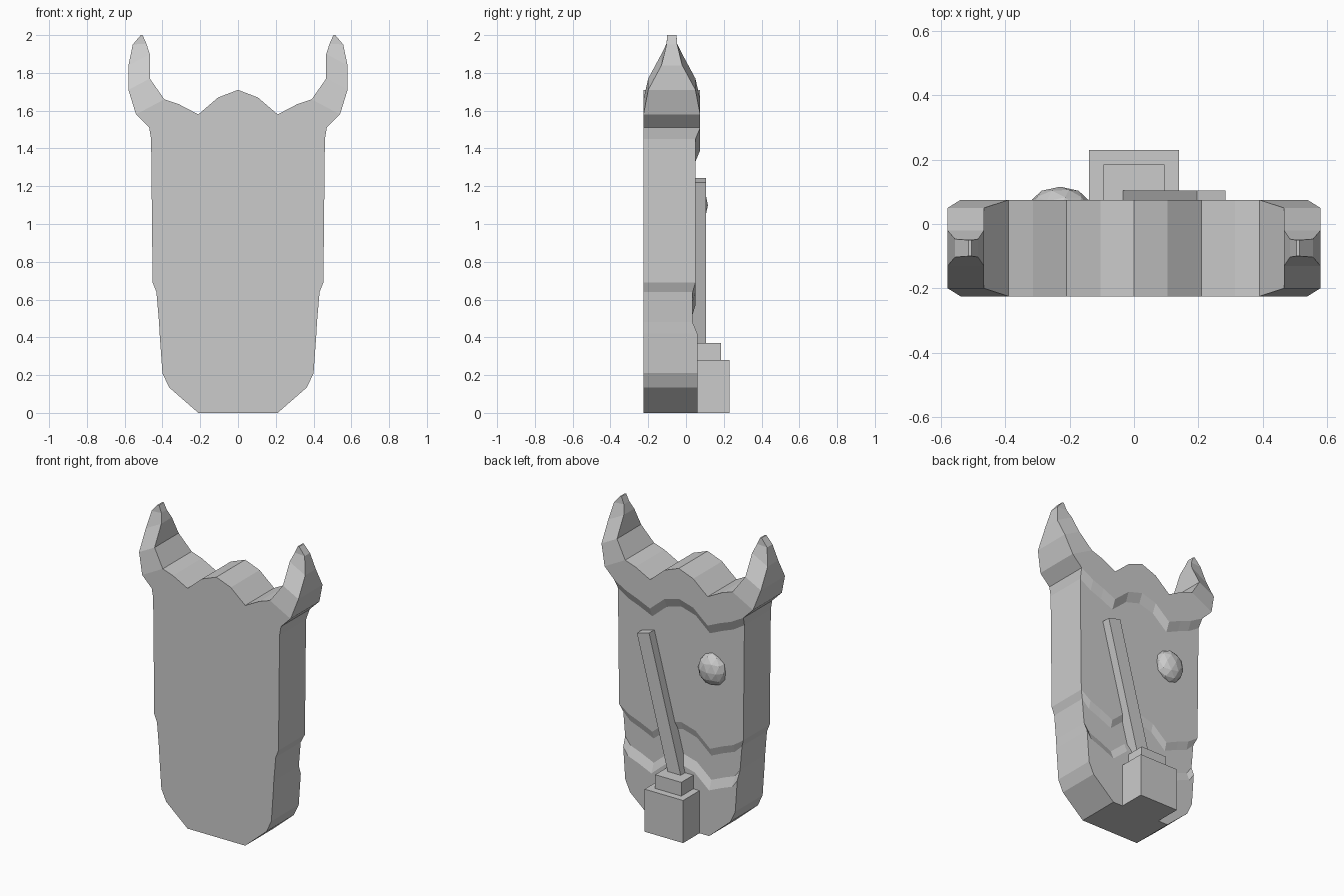
import bpy, bmesh, math

if "Cube" in bpy.data.objects:
    bpy.data.objects.remove(bpy.data.objects["Cube"])

FRONT = -0.225


def finish(bm, name):
    bmesh.ops.recalc_face_normals(bm, faces=bm.faces)
    me = bpy.data.meshes.new(name)
    bm.to_mesh(me)
    bm.free()
    ob = bpy.data.objects.new(name, me)
    bpy.context.collection.objects.link(ob)
    return ob


def box(name, center, size, tilt=0.0):
    bpy.ops.mesh.primitive_cube_add(size=1, location=center, rotation=(0, tilt, 0))
    ob = bpy.context.object
    ob.name = name
    ob.scale = size
    return ob


# Horned slab: right half, mirrored. Rows of creases run across the back face.
cols = [0, 0.105, 0.21, 0.30, 0.38]
dips = [0, -0.03, -0.12, -0.08, -0.05]
creases = [  # edge x, edge z, back depth y
    (0.47, 1.51, 0.075), (0.46, 1.45, 0.05),
    (0.452, 0.69, 0.05), (0.432, 0.64, 0.035),
    (0.418, 0.48, 0.035), (0.415, 0.42, 0.06)]
top = [(0, 1.71), (0.105, 1.67), (0.21, 1.58), (0.315, 1.635), (0.39, 1.66), (0.54, 1.58)]
chin = [(0.40, 0.21), (0.365, 0.135), (0.21, 0), (0, 0)]

bm = bmesh.new()


def vert(x, y, z):
    return bm.verts.new((x, y, z))


rows = [[vert(x, 0.075, z) for x, z in top]]
for ex, ez, y in creases:
    rows.append([vert(x, y, ez + d) for x, d in zip(cols, dips)] + [vert(ex, y, ez)])
for a, b in zip(rows, rows[1:]):
    for i in range(len(a) - 1):
        bm.faces.new((a[i], a[i + 1], b[i + 1], b[i]))
chin_v = [vert(x, 0.06, z) for x, z in chin]
bm.faces.new(rows[-1] + chin_v)

# Flat front and side walls
rim = rows[0] + [r[-1] for r in rows[1:]] + chin_v
front = [vert(v.co.x, FRONT, v.co.z) for v in rim]
bm.faces.new(front)
for i in range(len(rim) - 1):
    if i != 4:  # left open for the horn
        bm.faces.new((rim[i], rim[i + 1], front[i + 1], front[i]))

# Tapering horn
ring = [rim[4], rim[5], front[5], front[4]]
for (xi, zi), (xo, zo), y0, y1 in [
        ((0.467, 1.77), (0.58, 1.71), -0.2, 0.05),
        ((0.467, 1.90), (0.58, 1.84), -0.13, -0.02),
        ((0.485, 1.955), (0.557, 1.95), -0.103, -0.047),
        ((0.505, 2.0), (0.515, 2.0), -0.1, -0.05)]:
    nxt = [vert(xi, y1, zi), vert(xo, y1, zo), vert(xo, y0, zo), vert(xi, y0, zi)]
    for k in range(4):
        j = (k + 1) % 4
        bm.faces.new((ring[k], ring[j], nxt[j], nxt[k]))
    ring = nxt
bm.faces.new(ring)

slab = finish(bm, "horned_slab")
mirror = slab.modifiers.new("mirror", 'MIRROR')
mirror.use_axis = (True, False, False)
mirror.merge_threshold = 0.0005

# Stepped block at the bottom of the back
box("base_block", (0, 0.125, 0.14), (0.28, 0.21, 0.28))
box("collar_block", (0, 0.105, 0.325), (0.19, 0.16, 0.09))

# Tilted bar
tilt = math.atan2(0.232, 0.88)
box("tilted_bar", (0.122, 0.065, 0.785), (0.092, 0.08, 0.925), tilt)

# Round eye
bpy.ops.mesh.primitive_ico_sphere_add(subdivisions=2, radius=1, location=(-0.23, 0.05, 1.1))
eye = bpy.context.object
eye.name = "round_eye"
eye.scale = (0.098, 0.066, 0.105)
